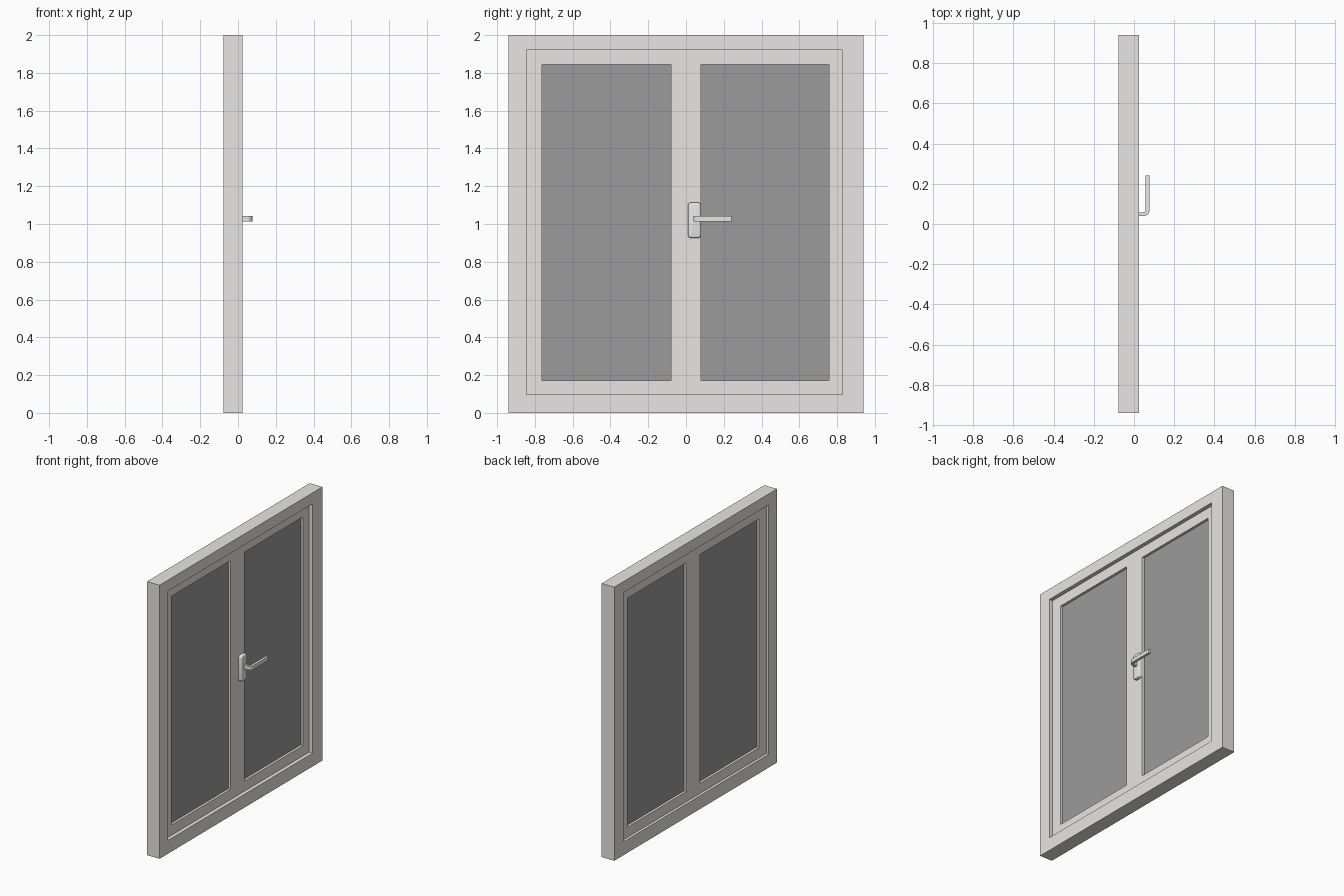
import bpy, bmesh, math
from mathutils import Vector

if "Cube" in bpy.data.objects:
    bpy.data.objects.remove(bpy.data.objects["Cube"])


def material(name, rgb):
    m = bpy.data.materials.new(name)
    m.diffuse_color = (*rgb, 1.0)
    m.use_nodes = True
    m.node_tree.nodes["Principled BSDF"].inputs["Base Color"].default_value = m.diffuse_color
    return m


WHITE = material("warm white paint", (0.80, 0.79, 0.775))
GLASS = material("grey glass", (0.33, 0.33, 0.33))
METAL = material("handle silver", (0.79, 0.79, 0.78))


def finish(name, bm, mat, smooth=False):
    bmesh.ops.recalc_face_normals(bm, faces=bm.faces)
    me = bpy.data.meshes.new(name)
    bm.to_mesh(me)
    bm.free()
    me.materials.append(mat)
    ob = bpy.data.objects.new(name, me)
    bpy.context.collection.objects.link(ob)
    if smooth:
        bpy.ops.object.select_all(action='DESELECT')
        ob.select_set(True)
        bpy.context.view_layer.objects.active = ob
        bpy.ops.object.shade_smooth_by_angle(angle=math.radians(35))
    return ob


def extrude(bm, direction):
    """Thicken the flat faces of bm along a vector, keeping the back."""
    ret = bmesh.ops.extrude_face_region(bm, geom=bm.faces[:], use_keep_orig=True)
    verts = [g for g in ret["geom"] if isinstance(g, bmesh.types.BMVert)]
    bmesh.ops.translate(bm, verts=verts, vec=Vector(direction))


def panel(name, ys, zs, x0, x1, mat, holes=()):
    """Slab in the yz plane cut into cells, with some cells left open."""
    bm = bmesh.new()
    grid = [[bm.verts.new((x0, y, z)) for z in zs] for y in ys]
    for i in range(len(ys) - 1):
        for j in range(len(zs) - 1):
            if (i, j) not in holes:
                bm.faces.new((grid[i][j], grid[i + 1][j],
                              grid[i + 1][j + 1], grid[i][j + 1]))
    extrude(bm, (x1 - x0, 0, 0))
    return finish(name, bm, mat)


# Fixed outer frame
panel("outer_frame", (-0.94, -0.844, 0.828, 0.94), (0, 0.097, 1.92, 2.0),
      -0.078, 0.024, WHITE, {(1, 1)})

# Recessed sash with a central mullion
panel("sash", (-0.849, -0.762, -0.08, 0.08, 0.758, 0.833),
      (0.092, 0.172, 1.844, 1.925), -0.058, -0.004, WHITE, {(1, 1), (3, 1)})

# Two panes, edges tucked into the sash
for side, (y0, y1) in (("left", (-0.767, -0.075)), ("right", (0.075, 0.763))):
    panel(side + "_pane", (y0, y1), (0.167, 1.849), -0.040, -0.022, GLASS)

# Handle backplate: rounded outline, then softened front rim
bm = bmesh.new()
bmesh.ops.create_cube(bm, size=1)
bmesh.ops.scale(bm, vec=(0.026, 0.068, 0.188), verts=bm.verts)
bmesh.ops.translate(bm, vec=(0.008, 0.045, 1.02), verts=bm.verts)
edges = [e for e in bm.edges if abs(e.verts[0].co.x - e.verts[1].co.x) > 0.01]
bmesh.ops.bevel(bm, geom=edges, offset=0.016, segments=4, profile=0.5,
                affect='EDGES')
rim = [e for e in bm.edges if all(v.co.x > 0.02 for v in e.verts)]
bmesh.ops.bevel(bm, geom=rim, offset=0.009, segments=3, profile=0.5,
                affect='EDGES')
finish("handle_plate", bm, METAL, True)

# Lever: L-shaped profile with a rounded bend, extruded upward
cx, cy = 0.047, 0.069


def bend(radius):
    return [(cx + radius * math.sin(a), cy - radius * math.cos(a))
            for a in (math.pi / 2 * k / 6 for k in range(7))]


outline = ([(0.012, cy - 0.030)] + bend(0.030) + [(0.077, 0.241), (0.058, 0.241)]
           + bend(0.011)[::-1] + [(0.012, cy - 0.011)])
bm = bmesh.new()
bm.faces.new([bm.verts.new((x, y, 1.013)) for x, y in outline])
extrude(bm, (0, 0, 0.029))
finish("handle_lever", bm, METAL, True)
